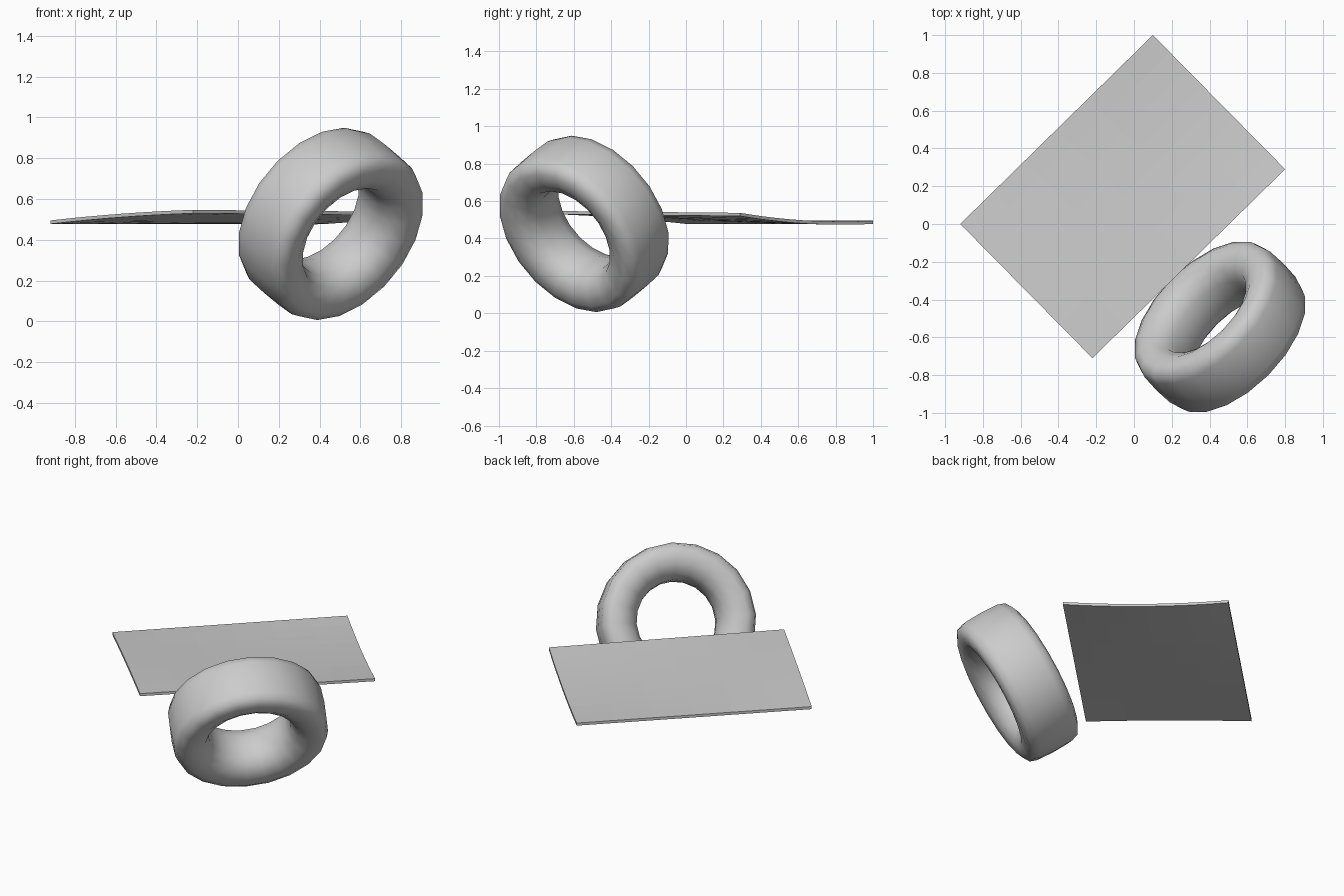
import bpy, bmesh, math
from mathutils import Vector

if "Cube" in bpy.data.objects:
    bpy.data.objects.remove(bpy.data.objects["Cube"])

grey = bpy.data.materials.new("light grey")
grey.diffuse_color = (0.6, 0.6, 0.6, 1)
grey.use_nodes = True
grey.node_tree.nodes["Principled BSDF"].inputs["Base Color"].default_value = grey.diffuse_color


def make_object(name, bm):
    bmesh.ops.recalc_face_normals(bm, faces=bm.faces)
    mesh = bpy.data.meshes.new(name)
    bm.to_mesh(mesh)
    bm.free()
    mesh.materials.append(grey)
    obj = bpy.data.objects.new(name, mesh)
    bpy.context.collection.objects.link(obj)
    return obj


# Tilted ring: half profile (radius, offset along axis), mirrored and revolved
half = [(0.475, 0), (0.47, 0.11), (0.455, 0.155), (0.41, 0.178),
        (0.34, 0.172), (0.28, 0.135), (0.25, 0.07), (0.245, 0)]
profile = half + [(r, -h) for r, h in reversed(half[1:-1])]
SIDES = 20
axis = Vector((-0.612, 0.612, 0.5)).normalized()
turn = axis.to_track_quat('Z', 'Y')
center = Vector((0.455, -0.545, 0.478))
bm = bmesh.new()
rings = []
for i in range(SIDES):
    a = 2 * math.pi * i / SIDES
    rings.append([bm.verts.new(center + turn @ Vector((r * math.cos(a), r * math.sin(a), h)))
                  for r, h in profile])
n = len(profile)
for i in range(SIDES):
    p, q = rings[i], rings[(i + 1) % SIDES]
    for j in range(n):
        k = (j + 1) % n
        bm.faces.new((p[j], q[j], q[k], p[k])).smooth = True
make_object("ring", bm)

# Thin, slightly warped rectangular panel
NU, NV, THICK = 6, 8, 0.017
corner = Vector((-0.92, 0.0, 0))
along = Vector((1.02, 1.0, 0))
across = Vector((0.70, -0.71, 0))


def panel_point(u, v, drop):
    bend = 0.007 * (1 - u) - 0.02 * u
    z = 0.495 + (0.052 - 0.01 * u) * v + bend * 4 * v * (1 - v)
    return corner + along * u + across * v + Vector((0, 0, z - drop))


bm = bmesh.new()
layers = [[[bm.verts.new(panel_point(i / NU, j / NV, d)) for j in range(NV + 1)]
           for i in range(NU + 1)] for d in (0, THICK)]
for g in layers:
    for i in range(NU):
        for j in range(NV):
            bm.faces.new((g[i][j], g[i + 1][j], g[i + 1][j + 1], g[i][j + 1]))
top, bottom = layers
# Rim closing the panel
border = ([(i, 0) for i in range(NU)] + [(NU, j) for j in range(NV)]
          + [(i, NV) for i in range(NU, 0, -1)] + [(0, j) for j in range(NV, 0, -1)])
for (i, j), (k, l) in zip(border, border[1:] + border[:1]):
    bm.faces.new((top[i][j], top[k][l], bottom[k][l], bottom[i][j]))
make_object("panel", bm)
